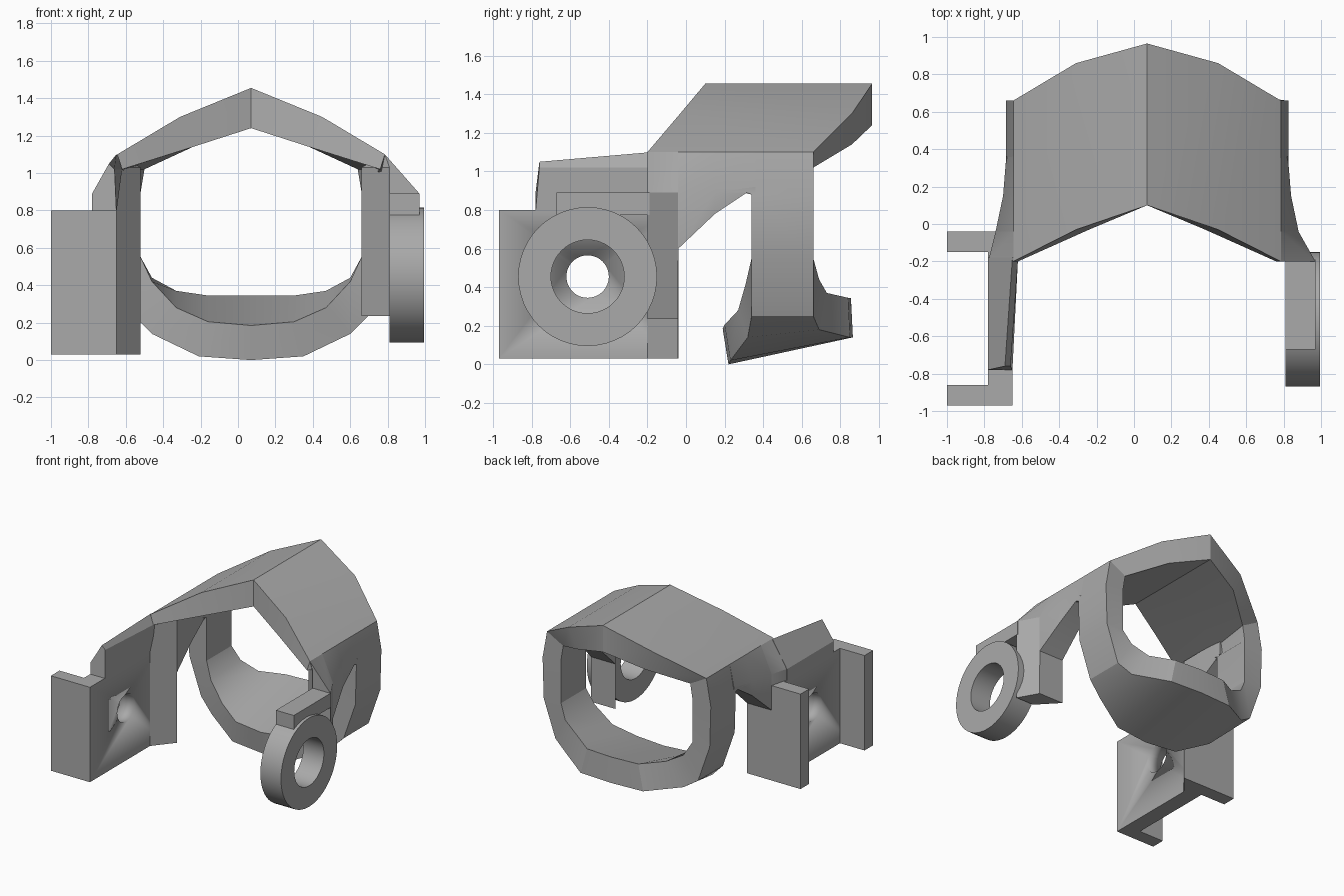
import bpy, bmesh, math

if "Cube" in bpy.data.objects:
    bpy.data.objects.remove(bpy.data.objects["Cube"], do_unlink=True)

grey = bpy.data.materials.new("plain_grey")
grey.use_nodes = True
GREY = (0.4, 0.4, 0.4, 1)
grey.diffuse_color = GREY
grey.node_tree.nodes["Principled BSDF"].inputs["Base Color"].default_value = GREY

CX = 0.07            # symmetry plane of the hood
PIVOT = (-0.51, 0.455)  # y, z of the pivot axis


def make(name, bm, angle=25):
    """Turn a bmesh into a shaded object."""
    bmesh.ops.recalc_face_normals(bm, faces=bm.faces)
    mesh = bpy.data.meshes.new(name)
    bm.to_mesh(mesh)
    bm.free()
    mesh.materials.append(grey)
    ob = bpy.data.objects.new(name, mesh)
    bpy.context.collection.objects.link(ob)
    bpy.ops.object.select_all(action="DESELECT")
    ob.select_set(True)
    bpy.context.view_layer.objects.active = ob
    bpy.ops.object.shade_smooth_by_angle(angle=math.radians(angle))
    return ob


def loft(name, sections, closed=False):
    """Skin a list of equal-length point loops."""
    bm = bmesh.new()
    rings = [[bm.verts.new(p) for p in s] for s in sections]
    n = len(rings[0])
    pairs = list(zip(rings, rings[1:]))
    if closed:
        pairs.append((rings[-1], rings[0]))
    else:
        bm.faces.new(rings[0])
        bm.faces.new(rings[-1])
    for a, b in pairs:
        for i in range(n):
            j = (i + 1) % n
            bm.faces.new((a[i], a[j], b[j], b[i]))
    return make(name, bm)


def box(name, x, y, z):
    return loft(name, [[(u, y[0], z[0]), (u, y[1], z[0]), (u, y[1], z[1]), (u, y[0], z[1])] for u in x])


def circle(x, r, n=48):
    return [(x, PIVOT[0] + r * math.cos(t * math.tau / n), PIVOT[1] + r * math.sin(t * math.tau / n))
            for t in range(n)]


# Hood and lower band: outer front, outer back, inner back, inner front
half = [
    ((0, 0.1, 1.455), (0, 0.965, 1.455), (0, 0.965, 1.24), (0, 0.1, 1.24)),
    ((0.38, -0.03, 1.3), (0.38, 0.86, 1.3), (0.31, 0.86, 1.14), (0.31, -0.03, 1.14)),
    ((0.715, -0.2, 1.1), (0.715, 0.66, 1.1), (0.57, 0.66, 1.02), (0.69, -0.2, 1.02)),
    ((0.755, 0.34, 0.88), (0.755, 0.66, 0.88), (0.59, 0.66, 0.9), (0.59, 0.34, 0.9)),
    ((0.745, 0.34, 0.55), (0.745, 0.66, 0.55), (0.59, 0.66, 0.55), (0.59, 0.34, 0.55)),
    ((0.64, 0.34, 0.25), (0.64, 0.66, 0.25), (0.53, 0.69, 0.44), (0.53, 0.31, 0.42)),
    ((0.53, 0.32, 0.14), (0.53, 0.69, 0.18), (0.4, 0.73, 0.37), (0.4, 0.27, 0.28)),
    ((0.28, 0.23, 0.02), (0.28, 0.85, 0.14), (0.23, 0.84, 0.345), (0.23, 0.2, 0.205)),
    ((0, 0.22, 0), (0, 0.865, 0.14), (0, 0.855, 0.345), (0, 0.19, 0.185)),
]


def side(section, s):
    return [(CX + s * x, y, z) for x, y, z in section]


loop = [side(s, 1) for s in half] + [side(s, -1) for s in half[-2:0:-1]]
loft("hood_and_band", loop, closed=True)


# Side arms running forward from the hood, ending in wedge-shaped posts
def arm(name, s, reach, inner, foot):
    rows = [  # y, inner x, outer x, bottom z
        (0.36, 0.6, 0.753, 0.92),
        (0.15, 0.59, 0.77, 0.78),
        (-0.04, 0.59, 0.81, 0.6),
        (-0.041, 0.59, 0.81, foot),
        (-0.2, inner, reach, foot),
    ]
    sections = []
    for y, xi, xo, zb in rows:
        xt = max(xi, 0.69) if y < -0.1 else xi
        sections.append(side([(xt, y, 1.03), (0.715, y, 1.1), (xo, y, 0.89), (xo, y, zb), (xi, y, zb)], s))
    loft(name, sections)


arm("left_arm", 1, 0.9, 0.74, 0.235)
arm("right_arm", -1, 0.85, 0.72, 0.03)

# Right bracket: plate with a round hole and two outward flanges
plate = box("bracket_plate", (-0.78, -0.65), (-0.97, -0.04), (0.03, 0.8))
cutter = loft("hole_cutter", [circle(-1.2, 0.11), circle(-0.4, 0.11)])
cutter.hide_render = True
cutter.hide_viewport = False
cut = plate.modifiers.new("pivot_hole", "BOOLEAN")
cut.operation = "DIFFERENCE"
cut.object = cutter
bpy.context.view_layer.objects.active = plate
bpy.ops.object.modifier_apply(modifier=cut.name)
bpy.data.objects.remove(cutter, do_unlink=True)
for name, y in (("front_flange", (-0.97, -0.86)), ("back_flange", (-0.15, -0.04))):
    box(name, (-1, -0.77), y, (0.03, 0.8))

# Sloped rail on top of the bracket plate
loft("bracket_rail", [
    [(-0.78, -0.18, 0.79), (-0.78, -0.18, 0.89), (-0.65, -0.18, 1.1), (-0.62, -0.18, 1.02), (-0.65, -0.18, 0.79)],
    [(-0.78, -0.78, 0.79), (-0.78, -0.78, 0.89), (-0.69, -0.76, 1.05), (-0.66, -0.76, 1.02), (-0.65, -0.78, 0.79)],
])

# Left pivot ring hanging from a short bar
box("ring_bar", (0.81, 0.97), (-0.67, -0.19), (0.775, 0.89))
loft("pivot_ring", [circle(0.81, 0.36), circle(0.995, 0.36), circle(0.995, 0.19), circle(0.81, 0.19)], closed=True)
